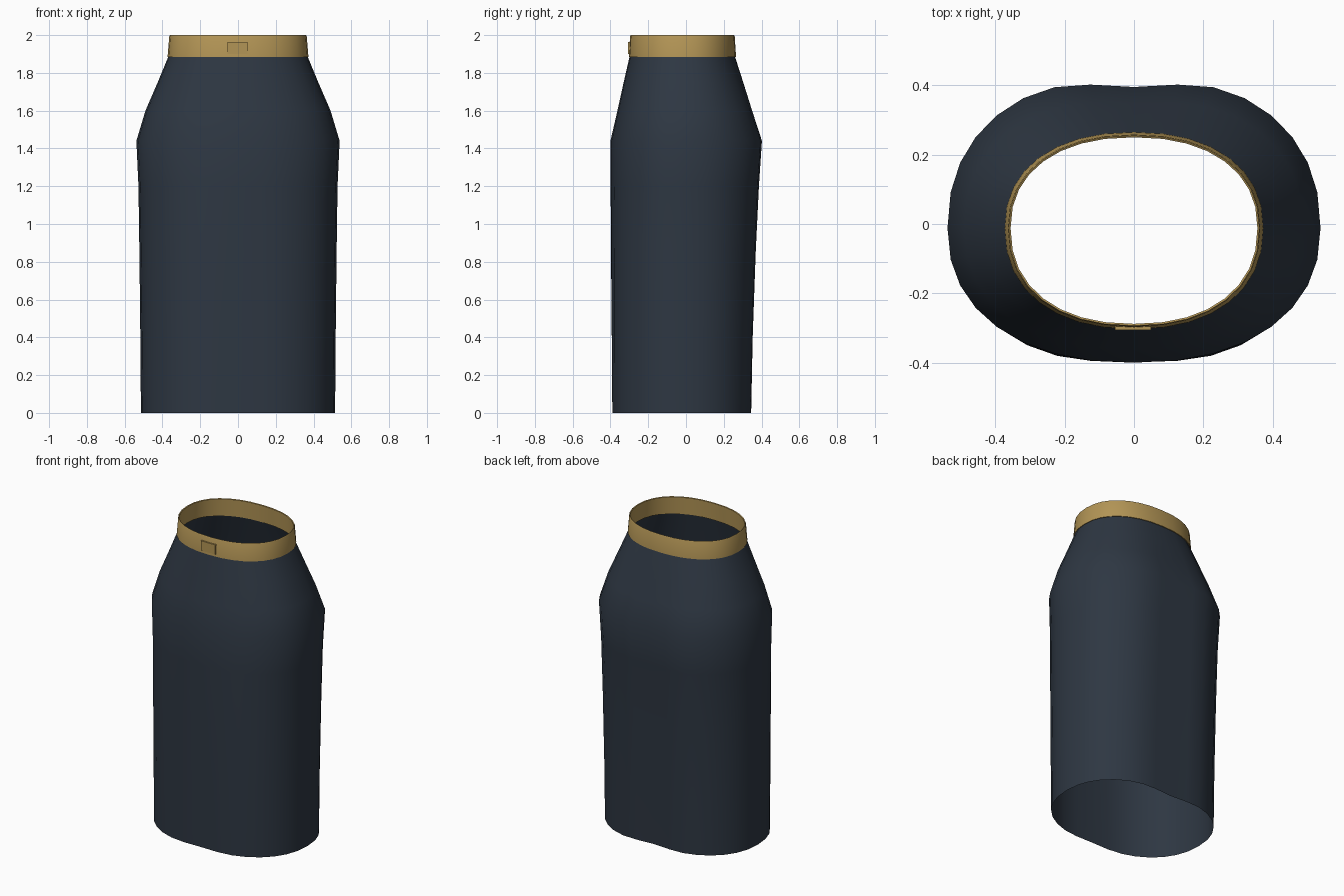
import bpy, bmesh, math

cube = bpy.data.objects.get("Cube")
if cube:
    bpy.data.objects.remove(cube)

SIDES = 32
POWER = 2.25


def material(name, colour):
    mat = bpy.data.materials.new(name)
    mat.use_nodes = True
    mat.diffuse_color = colour
    bsdf = mat.node_tree.nodes["Principled BSDF"]
    bsdf.inputs["Base Color"].default_value = colour
    bsdf.inputs["Roughness"].default_value = 0.8
    return mat


def half_curve(half_width, depth, dip):
    """Rounded arc with a soft hollow in the middle, scaled to its depth."""
    pts = []
    for i in range(SIDES // 2 + 1):
        a = math.pi * i / (SIDES // 2)
        u = math.copysign(abs(math.cos(a)) ** (2 / POWER), math.cos(a))
        v = max(math.sin(a), 0) ** (2 / POWER)
        pts.append((u * half_width, v - dip / depth * math.exp(-(u / 0.33) ** 2)))
    top = max(v for _, v in pts)
    return [(x, max(v, 0) * depth / top) for x, v in pts]


def ring(z, half_width, front, back, front_dip=0.0, back_dip=0.0):
    mid = -0.012
    rear = half_curve(half_width, back - mid, back_dip)
    fore = half_curve(half_width, mid - front, front_dip)
    return ([(x, mid + y, z) for x, y in rear[:-1]]
            + [(-x, mid - y, z) for x, y in fore[:-1]])


def loft(name, rings, mat, closed=False, angle=40):
    bm = bmesh.new()
    loops = [[bm.verts.new(p) for p in r] for r in rings]
    pairs = list(zip(loops, loops[1:]))
    if closed:
        pairs.append((loops[-1], loops[0]))
    for low, high in pairs:
        for i in range(SIDES):
            j = (i + 1) % SIDES
            bm.faces.new((low[i], low[j], high[j], high[i]))
    return finish(name, bm, mat, angle)


def finish(name, bm, mat, angle):
    mesh = bpy.data.meshes.new(name)
    bm.to_mesh(mesh)
    bm.free()
    mesh.materials.append(mat)
    obj = bpy.data.objects.new(name, mesh)
    bpy.context.collection.objects.link(obj)
    bpy.ops.object.select_all(action="DESELECT")
    obj.select_set(True)
    bpy.context.view_layer.objects.active = obj
    bpy.ops.object.shade_smooth_by_angle(angle=math.radians(angle))
    return obj


navy = material("navy cloth", (0.027, 0.038, 0.055, 1))
tan = material("tan belt", (0.45, 0.3, 0.092, 1))

# Open cloth tube: hem, thighs, hips and tapering waist
loft("skirt", [
    ring(0.0, 0.514, -0.39, 0.345, 0.02, 0.035),
    ring(0.4, 0.517, -0.393, 0.353, 0.018, 0.034),
    ring(0.85, 0.522, -0.397, 0.369, 0.012, 0.034),
    ring(1.2, 0.527, -0.399, 0.386, 0.006, 0.034),
    ring(1.44, 0.538, -0.4, 0.402, 0, 0.034),
    ring(1.6, 0.49, -0.363, 0.35, 0, 0.02),
    ring(1.75, 0.425, -0.33, 0.303, 0, 0.01),
    ring(1.89, 0.367, -0.298, 0.258),
], navy)

# Thin waistband with inner and outer walls
loft("waistband", [
    ring(1.885, 0.373, -0.303, 0.265),
    ring(1.993, 0.364, -0.296, 0.258),
    ring(2.0, 0.361, -0.293, 0.255),
    ring(1.997, 0.356, -0.288, 0.25),
    ring(1.885, 0.363, -0.293, 0.255),
], tan, closed=True)

# Small flat buckle at the front
bm = bmesh.new()
bmesh.ops.create_cube(bm, size=1)
bmesh.ops.scale(bm, vec=(0.104, 0.014, 0.064), verts=bm.verts)
bmesh.ops.translate(bm, vec=(-0.003, -0.299, 1.932), verts=bm.verts)
finish("buckle", bm, tan, 30)
